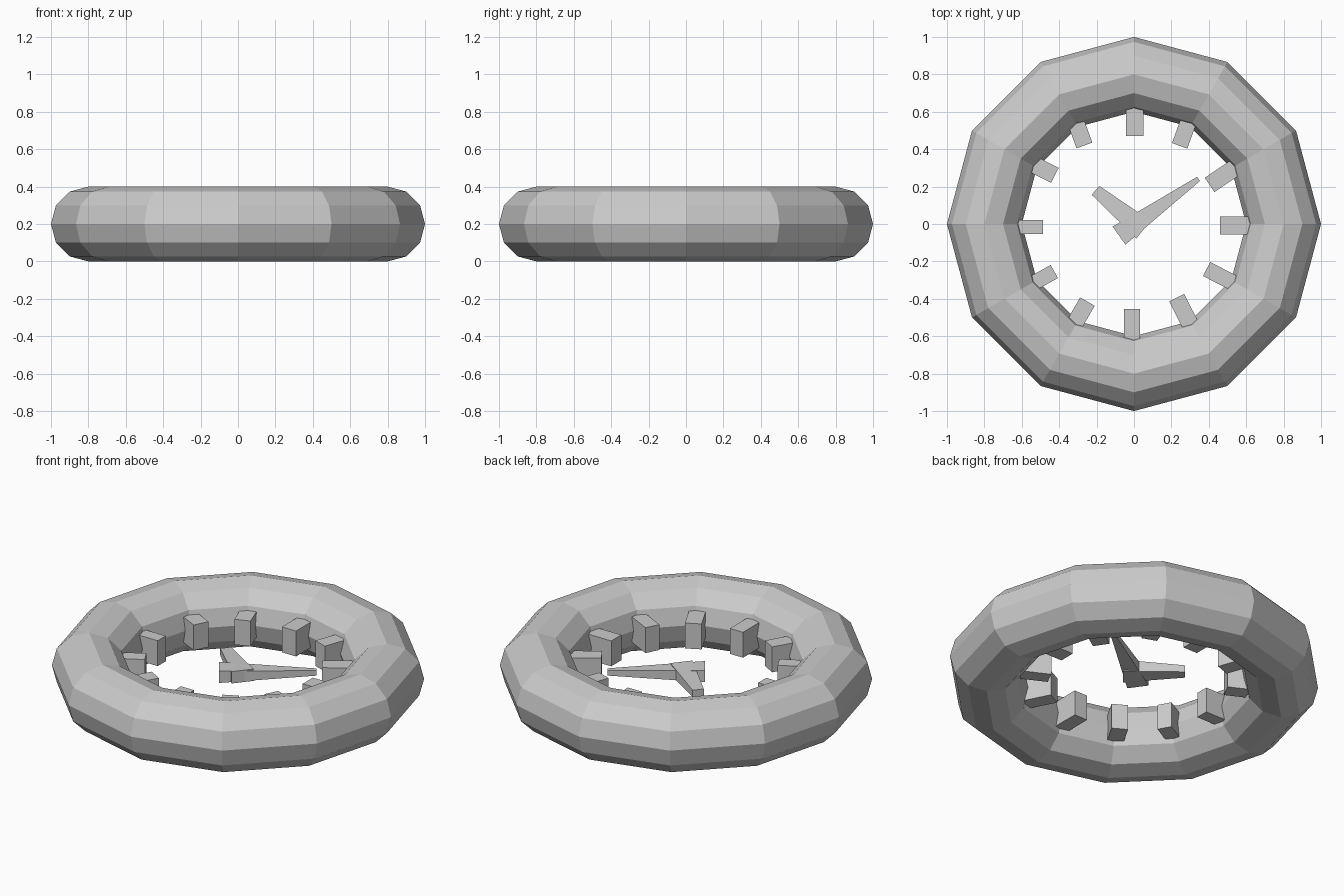
import bpy, math

if "Cube" in bpy.data.objects:
    bpy.data.objects.remove(bpy.data.objects["Cube"])

Z = 0.2  # mid-height of the whole clock


def taper(name, start, end, w0, w1, h0, h1):
    """Box from start to end (xy), with its own width and height at each end."""
    dx, dy = end[0] - start[0], end[1] - start[1]
    n = math.hypot(dx, dy)
    px, py = -dy / n, dx / n
    verts = []
    for (x, y), w, h in ((start, w0, h0), (end, w1, h1)):
        for s, t in ((-1, -1), (1, -1), (1, 1), (-1, 1)):
            verts.append((x + px * s * w / 2, y + py * s * w / 2, Z + t * h / 2))
    faces = [(0, 1, 2, 3), (7, 6, 5, 4)]
    faces += [(i, i + 4, (i + 1) % 4 + 4, (i + 1) % 4) for i in range(4)]
    mesh = bpy.data.meshes.new(name)
    mesh.from_pydata(verts, [], [f[::-1] for f in faces])
    mesh.update()
    ob = bpy.data.objects.new(name, mesh)
    bpy.context.collection.objects.link(ob)
    return ob


# Outer ring
bpy.ops.mesh.primitive_torus_add(major_radius=0.8, minor_radius=0.2,
                                 major_segments=12, minor_segments=12,
                                 location=(0, 0, Z))
bpy.context.object.name = "clock_ring"

# Hour markers: inner end x, y, heading in degrees, width (slightly irregular)
markers = [
    (0.003, 0.471, 90, 0.093), (0.244, 0.418, 70, 0.087),
    (0.404, 0.209, 34, 0.092), (0.461, -0.008, 0, 0.094),
    (0.388, -0.241, -27, 0.084), (0.228, -0.394, -63, 0.09),
    (-0.011, -0.455, -90, 0.086), (-0.249, -0.415, -120, 0.09),
    (-0.426, -0.254, -151, 0.08), (-0.487, -0.016, 180, 0.075),
    (-0.423, 0.26, 153, 0.09), (-0.265, 0.42, 110, 0.09),
]
for i, (x, y, deg, w) in enumerate(markers):
    a = math.radians(deg)
    length = 0.64 - math.hypot(x, y)
    taper(f"hour_marker_{i or 12}", (x, y),
          (x + length * math.cos(a), y + length * math.sin(a)), w, w, 0.15, 0.15)

# Hands, tapering to the tip
taper("minute_hand", (-0.08, -0.062), (0.345, 0.241), 0.118, 0.027, 0.07, 0.03)
taper("hour_hand", (0.051, -0.03), (-0.206, 0.18), 0.122, 0.062, 0.07, 0.04)
